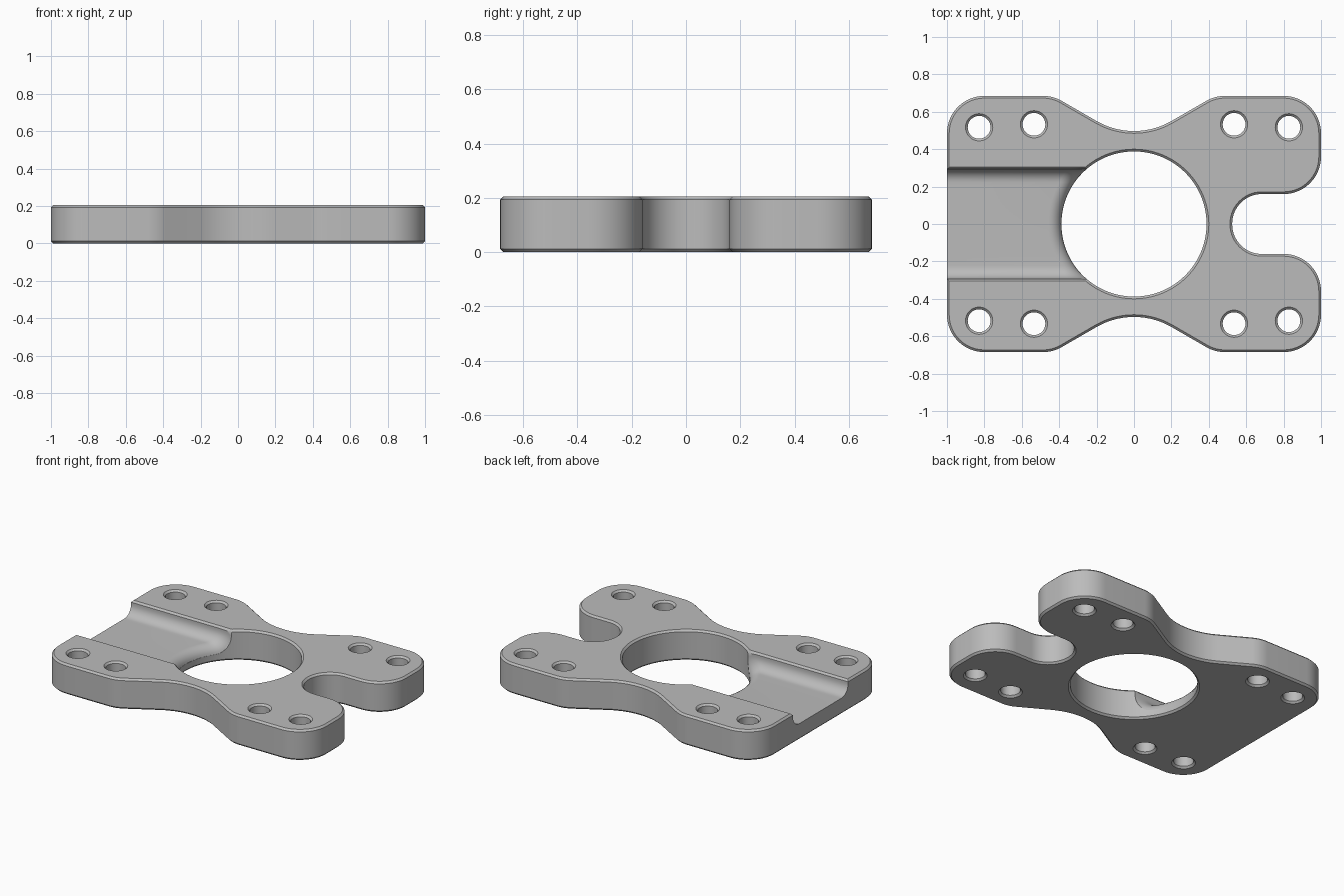
import bpy, bmesh
from math import sin, cos, tan, pi, radians, sqrt
from mathutils import Vector

cube = bpy.data.objects.get("Cube")
if cube:
    bpy.data.objects.remove(cube, do_unlink=True)

TOP, CHAMFER = 0.205, 0.012
BORE = 0.388
FLOOR, CHANNEL, ROUND = 0.11, 0.293, 0.07

steel = bpy.data.materials.new("plain grey")
steel.use_nodes = True
grey = (0.5, 0.5, 0.5, 1)
steel.diffuse_color = grey
shader = steel.node_tree.nodes["Principled BSDF"]
shader.inputs["Base Color"].default_value = grey
shader.inputs["Roughness"].default_value = 0.6


def rounded(corners, steps=14):
    """Closed outline from (x, y, radius) corners with tangent arcs."""
    points = []
    for i, (x, y, r) in enumerate(corners):
        p = Vector((x, y))
        a = (Vector(corners[i - 1][:2]) - p).normalized()
        b = (Vector(corners[(i + 1) % len(corners)][:2]) - p).normalized()
        half = a.angle(b) / 2
        centre = p + (a + b).normalized() * r / sin(half)
        start = p + a * r / tan(half) - centre
        end = p + b * r / tan(half) - centre
        sweep = start.angle_signed(end)
        for k in range(steps + 1):
            t = -sweep * k / steps
            points.append(centre + Vector((start.x * cos(t) - start.y * sin(t),
                                           start.x * sin(t) + start.y * cos(t))))
    return points


def circle(x, y, r, n):
    """Clockwise loop, so that the material lies to its left."""
    return [Vector((x + r * cos(2 * pi * k / n), y - r * sin(2 * pi * k / n)))
            for k in range(n)]


def inset(loop, d):
    result = []
    for i, p in enumerate(loop):
        a = (p - loop[i - 1]).normalized()
        b = (loop[(i + 1) % len(loop)] - p).normalized()
        t = (a + b).normalized()
        result.append(p + Vector((-t.y, t.x)) * d)
    return result


def bridge(bm, rings):
    for low, high in zip(rings, rings[1:]):
        for i in range(len(low)):
            bm.faces.new((low[i - 1], low[i], high[i], high[i - 1]))


def finish(bm, name):
    bmesh.ops.recalc_face_normals(bm, faces=bm.faces)
    mesh = bpy.data.meshes.new(name)
    bm.to_mesh(mesh)
    bm.free()
    mesh.materials.append(steel)
    obj = bpy.data.objects.new(name, mesh)
    bpy.context.collection.objects.link(obj)
    return obj


# Plate outline: waisted sides, rounded corners and an open slot on +x
right_side = [(0.433, 0.685, 0.2), (1, 0.685, 0.2), (1, 0.16, 0.2), (0.525, 0.16, 0.158)]
outline = [(0, 0.435, 0.4), (-0.433, 0.685, 0.2), (-1, 0.685, 0.2),
           (-1, -0.685, 0.2), (-0.433, -0.685, 0.2), (0, -0.435, 0.4)]
outline += [(x, -y, r) for x, y, r in right_side]
outline += right_side[::-1]

# Central bore and the mirrored bolt holes
loops = [rounded(outline), circle(0, 0, BORE, 96)]
for sx in (-1, 1):
    for sy in (-1, 1):
        for x, y in ((0.828, 0.517), (0.535, 0.533)):
            loops.append(circle(sx * x, sy * y, 0.061, 32))

# Chamfered walls, then caps with the holes left open
bm = bmesh.new()
levels = [(0, CHAMFER), (CHAMFER, 0), (TOP - CHAMFER, 0), (TOP, CHAMFER)]
for loop in loops:
    bridge(bm, [[bm.verts.new((p.x, p.y, z)) for p in inset(loop, d)]
                for z, d in levels])
for z in (0, TOP):
    rim = [e for e in bm.edges if all(abs(v.co.z - z) < 1e-5 for v in e.verts)]
    bmesh.ops.triangle_fill(bm, edges=rim, use_beauty=True)
plate = finish(bm, "mounting_plate")

# Channel cross-section: chamfered lip, wall, filleted floor
half = [(CHANNEL + CHAMFER, 0.3), (CHANNEL + CHAMFER, TOP), (CHANNEL, TOP - CHAMFER)]
for k in range(9):
    t = pi / 2 * k / 8
    half.append((CHANNEL - ROUND + ROUND * cos(t), FLOOR + ROUND - ROUND * sin(t)))
half += [((CHANNEL - ROUND) * (1 - k / 12), FLOOR) for k in range(1, 12)]
section = half + [(0, FLOOR)] + [(-y, z) for y, z in reversed(half)]


def channel_ring(bm, place_x, drop):
    ring = []
    for y, z in section:
        weight = max(0, (TOP - z) / (TOP - FLOOR))
        ring.append(bm.verts.new((place_x(y), y, z - drop * weight)))
    return ring


# Channel cutter: its floor rolls over into the bore
bm = bmesh.new()
rings = [channel_ring(bm, lambda y: -1.1, 0)]
for k in range(8):
    t = radians(80) * k / 7
    radius = BORE + ROUND * (1 - sin(t))
    drop = ROUND * (1 - cos(t))
    rings.append(channel_ring(bm, lambda y: -sqrt(radius ** 2 - y ** 2), drop))
rings.append(channel_ring(bm, lambda y: -0.15, drop))
bridge(bm, rings)
bm.faces.new(rings[0])
bm.faces.new(rings[-1])
cutter = finish(bm, "channel_cutter")
cutter.hide_render = True

# Cut the channel and shade the curved walls smooth
cut = plate.modifiers.new("channel", 'BOOLEAN')
cut.operation = 'DIFFERENCE'
cut.solver = 'EXACT'
cut.object = cutter
bpy.ops.object.select_all(action='DESELECT')
plate.select_set(True)
bpy.context.view_layer.objects.active = plate
bpy.ops.object.modifier_apply(modifier=cut.name)
bpy.data.objects.remove(cutter, do_unlink=True)
bpy.ops.object.shade_smooth_by_angle(angle=radians(35))
